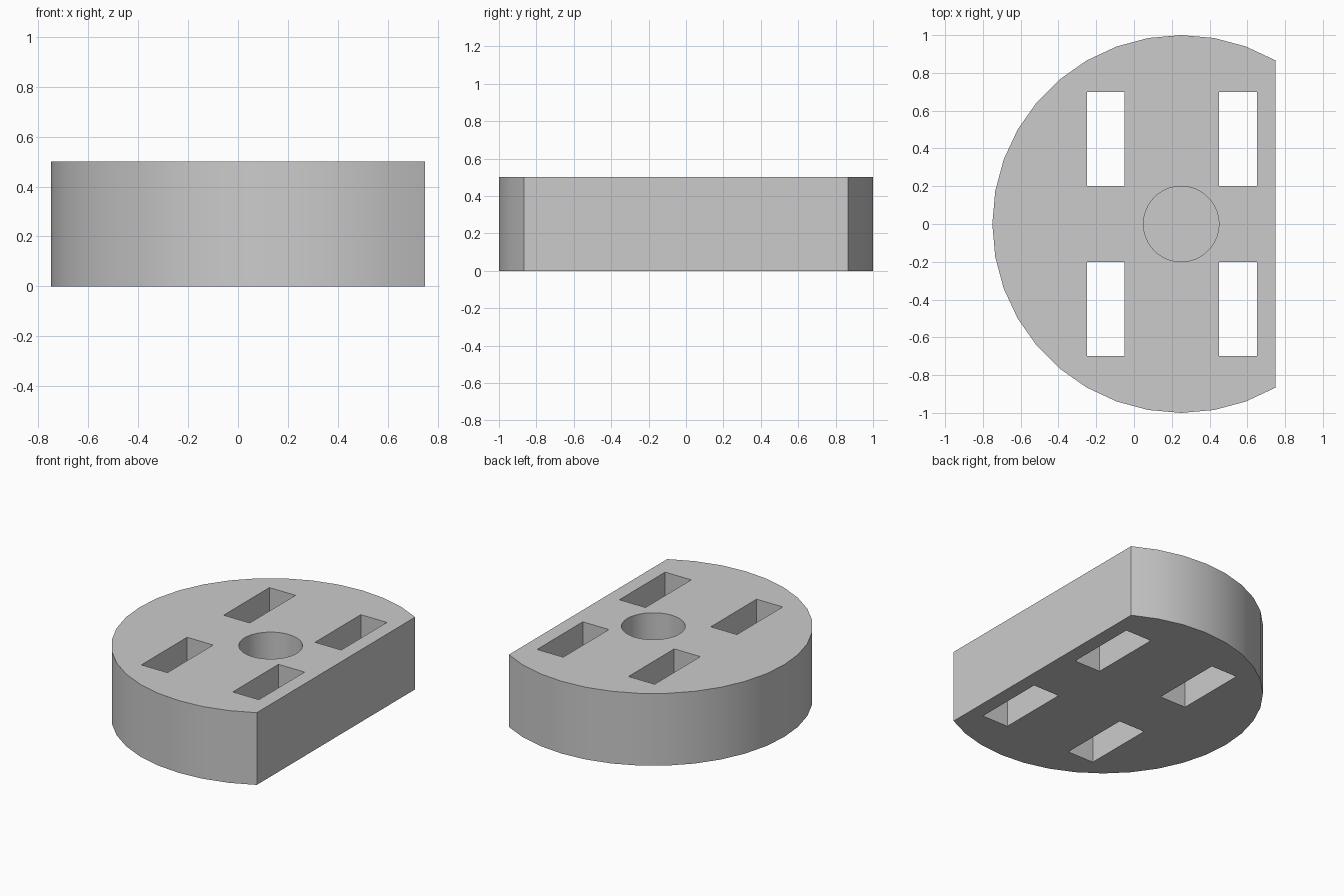
import bpy
import math

if "Cube" in bpy.data.objects:
    bpy.data.objects.remove(bpy.data.objects["Cube"], do_unlink=True)

HEIGHT = 0.5
CENTRE_X = 0.25      # axis of the round body
STEP = 10            # degrees per facet


def prism(name, outline, z0, z1):
    """Closed prism from a counter-clockwise outline."""
    n = len(outline)
    verts = [(x, y, z) for z in (z0, z1) for x, y in outline]
    sides = [(i, (i + 1) % n, n + (i + 1) % n, n + i) for i in range(n)]
    caps = [tuple(reversed(range(n))), tuple(range(n, 2 * n))]
    mesh = bpy.data.meshes.new(name)
    mesh.from_pydata(verts, [], sides + caps)
    obj = bpy.data.objects.new(name, mesh)
    bpy.context.collection.objects.link(obj)
    return obj


def arc(radius, start, end):
    return [(CENTRE_X + radius * math.cos(math.radians(a)),
             radius * math.sin(math.radians(a))) for a in range(start, end, STEP)]


def rectangle(cx, cy, w, d):
    return [(cx + sx * w / 2, cy + sy * d / 2)
            for sx, sy in ((-1, -1), (1, -1), (1, 1), (-1, 1))]


# Round body with one flat side
body = prism("slotted_body", arc(1.0, 60, 301), 0, HEIGHT)

grey = bpy.data.materials.new("plain_grey")
grey.use_nodes = True
colour = (0.6, 0.6, 0.6, 1)
grey.diffuse_color = colour
grey.node_tree.nodes["Principled BSDF"].inputs["Base Color"].default_value = colour
body.data.materials.append(grey)

# Blind centre bore and four through slots
cutters = [prism("bore_cutter", arc(0.2, 0, 360), 0.1, HEIGHT + 0.1)]
for cx in (-0.15, 0.55):
    for cy in (-0.45, 0.45):
        cutters.append(prism("slot_cutter", rectangle(cx, cy, 0.2, 0.5), -0.1, HEIGHT + 0.1))

bpy.ops.object.select_all(action="DESELECT")
bpy.context.view_layer.objects.active = body
body.select_set(True)
for cutter in cutters:
    cutter.hide_render = True
    cut = body.modifiers.new(cutter.name, "BOOLEAN")
    cut.operation = "DIFFERENCE"
    cut.solver = "EXACT"
    cut.object = cutter
    bpy.ops.object.modifier_apply(modifier=cut.name)
    bpy.data.objects.remove(cutter, do_unlink=True)

# Smooth curved walls, crisp rims and corners
bpy.ops.object.shade_smooth_by_angle(angle=math.radians(29))
